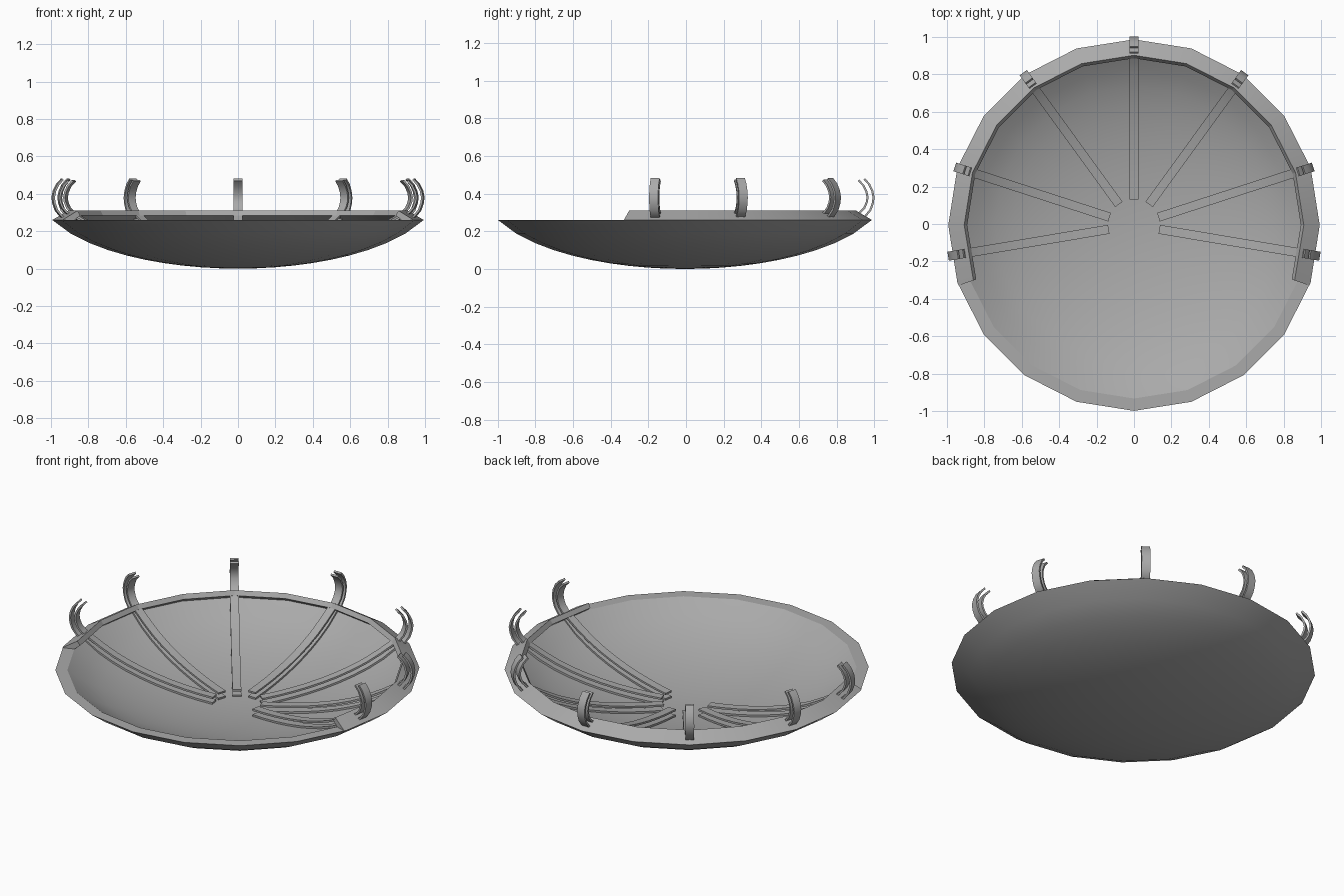
import bpy, bmesh, math
from mathutils import Vector

cube = bpy.data.objects.get("Cube")
if cube:
    bpy.data.objects.remove(cube, do_unlink=True)

RIM_R, RIM_Z = 0.993, 0.26
INNER_R = 0.927
SIDES, STEPS = 20, 9
Y0 = -0.006          # dish centre

grey = bpy.data.materials.new("plain_grey")
grey.use_nodes = True
grey.diffuse_color = (0.4, 0.4, 0.4, 1)
grey.node_tree.nodes["Principled BSDF"].inputs["Base Color"].default_value = (0.4, 0.4, 0.4, 1)


def finish(name, bm, angle):
    bmesh.ops.recalc_face_normals(bm, faces=bm.faces)
    mesh = bpy.data.meshes.new(name)
    bm.to_mesh(mesh)
    bm.free()
    mesh.materials.append(grey)
    obj = bpy.data.objects.new(name, mesh)
    bpy.context.collection.objects.link(obj)
    bpy.ops.object.select_all(action='DESELECT')
    obj.select_set(True)
    bpy.context.view_layer.objects.active = obj
    bpy.ops.object.shade_smooth_by_angle(angle=math.radians(angle))


def polar(r, z, a):
    return Vector((r * math.cos(a), r * math.sin(a) + Y0, z))


def skin(bm, loops):
    # Join neighbouring closed point loops with quads
    for a, b in zip(loops, loops[1:]):
        n = len(a)
        for i in range(n):
            j = (i + 1) % n
            bm.faces.new((a[i], a[j], b[j], b[i]))


def bowl_curve(half_width, rim_r, base, start, offset=0):
    # Elliptical bowl profile from radius start out to the rim, moved along its normal
    height = (RIM_Z - base) / (1 - math.sqrt(1 - (rim_r / half_width) ** 2))
    points = []
    for i in range(STEPS + 1):
        r = start + (rim_r - start) * i / STEPS
        root = math.sqrt(1 - (r / half_width) ** 2)
        n = Vector((-height * r / (half_width ** 2 * root), 1)).normalized() * offset
        points.append((r + n.x, base + height * (1 - root) + n.y))
    return points


# Dish: outer skin, flat rim and inner skin turned around the axis
INNER = (1.03, INNER_R, 0.02)
profile = bowl_curve(1.07, RIM_R, 0, 0.1)
profile += reversed(bowl_curve(*INNER, 0.1))
bm = bmesh.new()
rings = [[bm.verts.new(polar(r, z, math.tau * k / SIDES)) for k in range(SIDES)] for r, z in profile]
skin(bm, rings)
for ring, z in ((rings[0], 0), (rings[-1], 0.02)):
    tip = bm.verts.new((0, Y0, z))
    for i in range(SIDES):
        bm.faces.new((ring[i], ring[(i + 1) % SIDES], tip))
finish("dish", bm, 25)

# Back lip: bar leaning inwards over the back part of the rim
section = [(RIM_R, RIM_Z), (0.908, 0.31), (0.892, 0.285), (INNER_R, RIM_Z - 0.002)]
bm = bmesh.new()
angles = [-19] + list(range(0, 181, 18)) + [199]
loops = [[bm.verts.new(polar(r, z, math.radians(a))) for r, z in section] for a in angles]
skin(bm, loops)
bm.faces.new(loops[0])
bm.faces.new(loops[-1])
finish("back_lip", bm, 15)


# Ribs: paired strips that follow the dish, pass the lip and curl up into claws
def strip(name, path, angle, width=0.048, thick=0.011):
    bm = bmesh.new()
    side = Vector((-math.sin(angle), math.cos(angle), 0)) * width / 2
    loops = []
    for i, (r, z) in enumerate(path):
        p, q = path[max(i - 1, 0)], path[min(i + 1, len(path) - 1)]
        t = Vector((q[0] - p[0], q[1] - p[1])).normalized() * thick / 2
        low = polar(r + t.y, z - t.x, angle)
        high = polar(r - t.y, z + t.x, angle)
        loops.append([bm.verts.new(v) for v in (low - side, low + side, high + side, high - side)])
    skin(bm, loops)
    bm.faces.new(loops[0])
    bm.faces.new(loops[-1])
    finish(name, bm, 35)


outer_claw = [(0.958, 0.28), (0.985, 0.313), (0.998, 0.35), (1.002, 0.38),
              (0.995, 0.415), (0.978, 0.45), (0.952, 0.478)]
inner_claw = [(0.93, 0.3), (0.953, 0.325), (0.966, 0.355), (0.97, 0.38),
              (0.964, 0.41), (0.948, 0.443), (0.922, 0.47)]
lower = bowl_curve(*INNER, 0.14, 0.009) + outer_claw
upper = bowl_curve(*INNER, 0.14, 0.042)[:-1] + inner_claw
for n, deg in enumerate((-9.5, 18, 54, 90, 126, 162, 189.5), 1):
    strip(f"lower_rib_{n}", lower, math.radians(deg))
    strip(f"upper_rib_{n}", upper, math.radians(deg))
